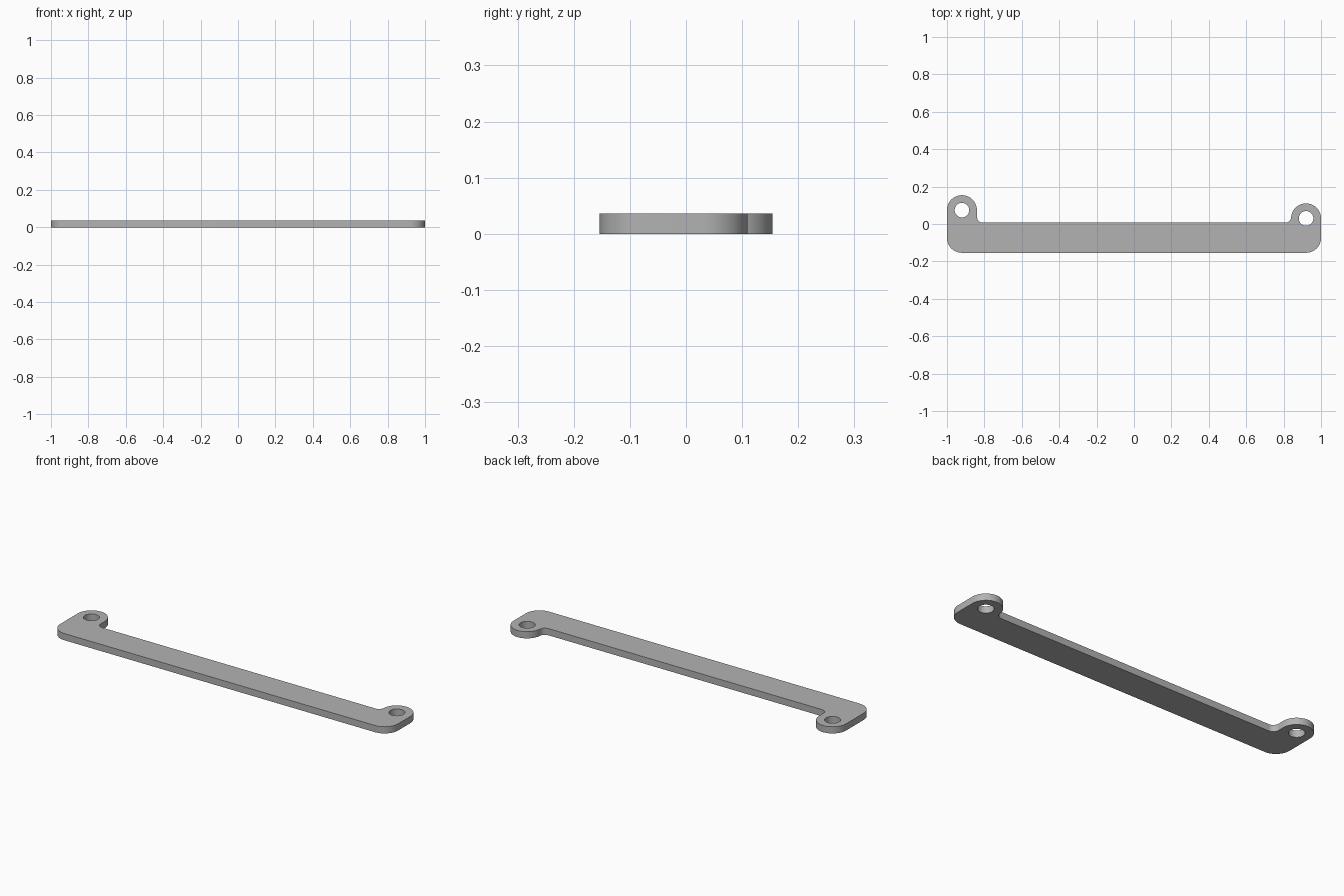
import bpy
import bmesh
from math import asin, cos, degrees, radians, sin, sqrt

cube = bpy.data.objects.get("Cube")
if cube:
    bpy.data.objects.remove(cube, do_unlink=True)

THICK = 0.036
R = 0.08          # ear and corner radius
HOLE = 0.039      # screw hole radius
FILLET = 0.032    # inner corner radius
END_X = 1 - R
FRONT_Y = -0.154
BACK_Y = 0.007
LEFT_EAR_Y = 0.03
RIGHT_EAR_Y = 0.074


def arc(cx, cy, r, start, end, steps=16):
    """Points along an arc, angles in degrees."""
    angles = [radians(start + (end - start) * i / steps) for i in range(steps + 1)]
    return [(cx + r * cos(a), cy + r * sin(a)) for a in angles]


# Plate outline, counter-clockwise from the front right corner
fillet_y = BACK_Y + FILLET
rise = fillet_y - LEFT_EAR_Y
reach = R + FILLET
tilt = degrees(asin(rise / reach))
outline = arc(-END_X, FRONT_Y + R, R, 180, 270)
outline += arc(END_X, FRONT_Y + R, R, 270, 360)
outline += arc(END_X, LEFT_EAR_Y, R, 0, 180 - tilt, 32)
outline += arc(END_X - sqrt(reach**2 - rise**2), fillet_y, FILLET, -tilt, -90)[1:]
outline += arc(-END_X + reach, fillet_y, FILLET, 270, 180)
outline += arc(-END_X, RIGHT_EAR_Y, R, 0, 180, 32)

# Screw holes
holes = [arc(x, y, HOLE, 0, 360, 40)[:-1]
         for x, y in ((END_X, LEFT_EAR_Y), (-END_X, RIGHT_EAR_Y))]

# Fill the flat shape between the loops, then thicken it
bm = bmesh.new()
for loop in [outline] + holes:
    verts = [bm.verts.new((x, y, 0)) for x, y in loop]
    for i, v in enumerate(verts):
        bm.edges.new((v, verts[(i + 1) % len(verts)]))
bmesh.ops.triangle_fill(bm, edges=bm.edges[:], use_beauty=True)
top = bmesh.ops.extrude_face_region(bm, geom=bm.faces[:], use_keep_orig=True)
raised = [g for g in top["geom"] if isinstance(g, bmesh.types.BMVert)]
bmesh.ops.translate(bm, verts=raised, vec=(0, 0, THICK))
bmesh.ops.recalc_face_normals(bm, faces=bm.faces[:])

mesh = bpy.data.meshes.new("mounting_bracket")
bm.to_mesh(mesh)
bm.free()
bracket = bpy.data.objects.new("mounting_bracket", mesh)
bpy.context.collection.objects.link(bracket)

# Plain grey
grey = bpy.data.materials.new("plain grey")
grey.use_nodes = True
colour = (0.45, 0.45, 0.45, 1)
grey.diffuse_color = colour
grey.node_tree.nodes["Principled BSDF"].inputs["Base Color"].default_value = colour
mesh.materials.append(grey)

# Smooth rounded walls with crisp rims
bpy.ops.object.select_all(action="DESELECT")
bracket.select_set(True)
bpy.context.view_layer.objects.active = bracket
bpy.ops.object.shade_smooth_by_angle(angle=radians(30))
